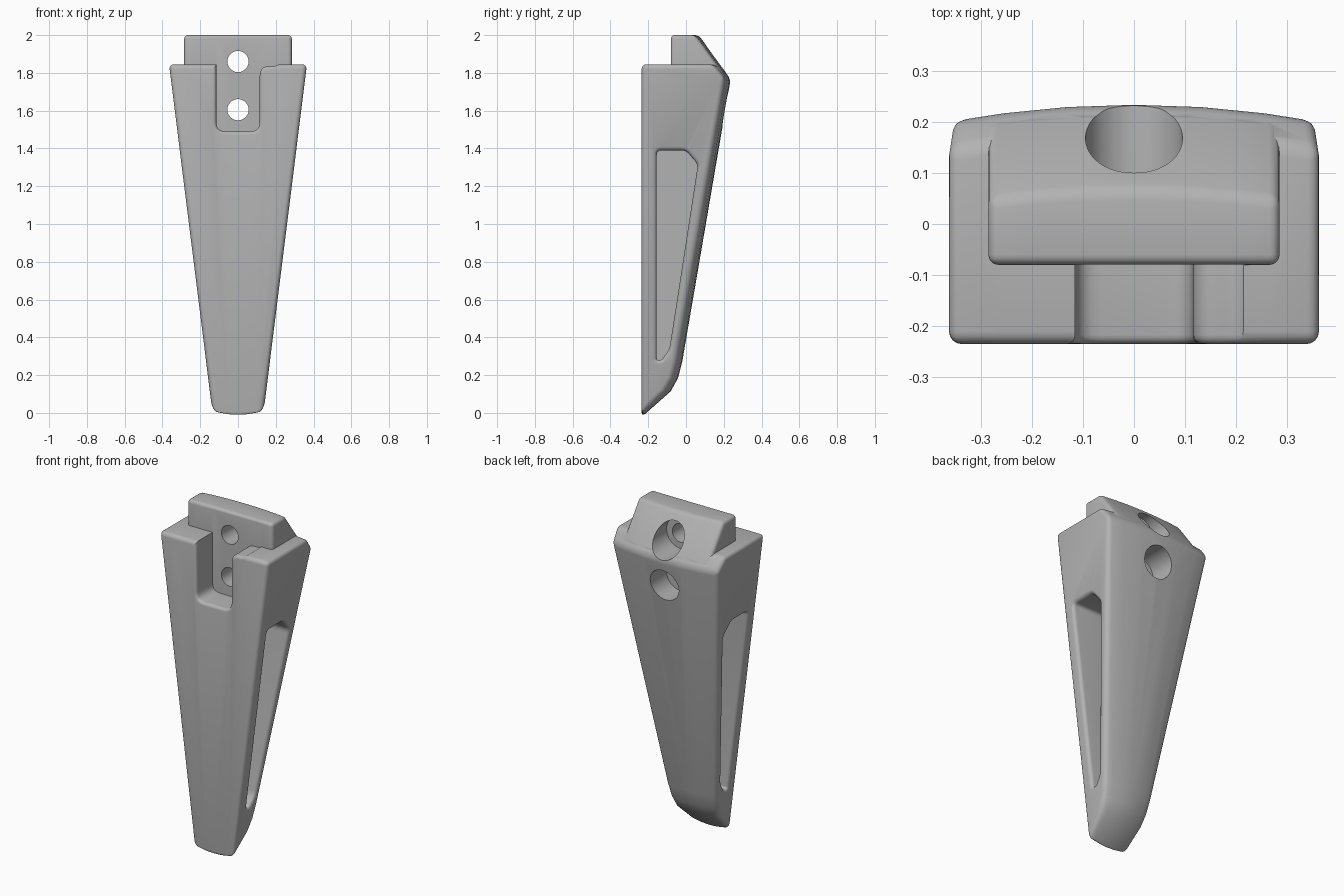
import bpy, bmesh, math
from mathutils import Vector

if "Cube" in bpy.data.objects:
    bpy.data.objects.remove(bpy.data.objects["Cube"])

grey = bpy.data.materials.new("plain_grey")
grey.use_nodes = True
grey.diffuse_color = (0.45, 0.45, 0.45, 1)
grey.node_tree.nodes["Principled BSDF"].inputs["Base Color"].default_value = grey.diffuse_color

FRONT, SEAT, TOP = -0.235, -0.08, 1.845


def half_width(z):
    return 0.135 + 0.1247 * z


def loft(name, rings):
    """Skin a list of equal closed rings and cap both ends."""
    bm = bmesh.new()
    rows = [[bm.verts.new(p) for p in ring] for ring in rings]
    n = len(rows[0])
    for a, b in zip(rows, rows[1:]):
        for i in range(n):
            bm.faces.new((a[i], a[(i + 1) % n], b[(i + 1) % n], b[i]))
    bm.faces.new(rows[0])
    bm.faces.new(rows[-1])
    bmesh.ops.recalc_face_normals(bm, faces=bm.faces)
    mesh = bpy.data.meshes.new(name)
    bm.to_mesh(mesh)
    bm.free()
    obj = bpy.data.objects.new(name, mesh)
    bpy.context.collection.objects.link(obj)
    mesh.materials.append(grey)
    return obj


def bevel(obj, width):
    mod = obj.modifiers.new("Round", "BEVEL")
    mod.width, mod.segments = width, 4
    mod.limit_method, mod.angle_limit = "ANGLE", math.radians(28)
    mod.use_clamp_overlap = False


def rounded(points, radius):
    """Round every corner of an outline."""
    out = []
    pts = [Vector(p) for p in points]
    for i, p in enumerate(pts):
        a, b = pts[i - 1] - p, pts[(i + 1) % len(pts)] - p
        r = min(radius, 0.45 * a.length, 0.45 * b.length)
        a, b = p + a.normalized() * r, p + b.normalized() * r
        for k in range(6):
            t = k / 5
            out.append(a * (1 - t) ** 2 + p * 2 * t * (1 - t) + b * t * t)
    return out


def grown(pts, d):
    """Offset an outline outwards by d."""
    n = len(pts)
    area = sum(pts[i - 1].cross(pts[i]) for i in range(n))
    s = 1 if area > 0 else -1
    out = []
    for i, p in enumerate(pts):
        e, f = (p - pts[i - 1]).normalized(), (pts[(i + 1) % n] - p).normalized()
        m = Vector((e.y + f.y, -e.x - f.x)) * s
        out.append(p + m * (2 * d / m.length_squared))
    return out


def recess_cutter(name, outline, place, rim):
    """Cutter whose mouth flares into a rounded rim; place(p, depth) maps to 3D."""
    rings = [[place(p, None) for p in outline]]
    for k in range(5):
        a = k / 4 * math.pi / 2
        ring = grown(outline, rim * (1 - math.cos(a)))
        rings.append([place(p, rim * (math.sin(a) - 1)) for p in ring])
    rings.append([place(p, 0.06) for p in ring])
    return loft(name, rings)


def bulge(y, u):
    return y - 0.032 * u * u


# Tapered body with a bowed back
back = [(-0.08, 0.115), (-0.042, 0.185), (-0.02, 0.27), (0.237, 1.77), (0.177, TOP)]
columns = (-1, -0.72, -0.37, 0, 0.37, 0.72, 1)
rings = []
for u in columns:
    tip = -0.022 + 0.02 * u * u
    ring = [(u * half_width(tip), FRONT, tip)]
    ring += [(u * half_width(z), bulge(y, u), z) for y, z in back]
    ring.append((u * half_width(TOP), FRONT, TOP))
    rings.append(ring)
body = loft("bracket_leg", rings)
bevel(body, 0.025)

# Mounting tab on top, its sloped back flush with the body
slope = [(0.067, 2.0), (0.222, 1.79), (0.14, 1.68)]
rings = []
for u in columns:
    x = u * 0.285
    ring = [(x, SEAT, 1.68), (x, SEAT, 2.0)]
    ring += [(x, bulge(y, x / 0.365), z) for y, z in slope]
    rings.append(ring)
tab = loft("mounting_tab", rings)
bevel(tab, 0.02)

# Front slot, with a wider lead-in on one side
slot = rounded([(-0.115, 1.49), (0.115, 1.49), (0.115, 1.7)], 0.05)[6 - 6:12]
slot = [p for p in rounded([(-0.115, 2.2), (-0.115, 1.49), (0.115, 1.49),
                            (0.115, TOP - 0.01), (0.23, TOP - 0.01), (0.23, 2.2)], 0.05)]
slot_cutter = recess_cutter(
    "slot_cutter", slot,
    lambda p, d: (p.x, SEAT + 0.001 if d is None else FRONT - d, p.y), 0.018)

# Side pockets, leaving a thin web in the middle
pocket = rounded([(-0.155, 1.39), (0.0, 1.39), (0.063, 1.315),
                  (-0.088, 0.335), (-0.13, 0.28), (-0.155, 0.28)], 0.025)
cutters = [slot_cutter]
for side in (-1, 1):
    cutters.append(recess_cutter(
        "pocket_cutter", pocket,
        lambda p, d: (side * (0.05 if d is None else half_width(p.y) + d), p.x, p.y), 0.02))

# Screw holes, counterbored from the back
for z in (1.86, 1.605):
    steps = [(0.056, -0.4), (0.056, 0.05), (0.095, 0.05), (0.095, 0.5)]
    cutters.append(loft("screw_hole_cutter", [
        [(r * math.cos(k * math.tau / 48), y, z + r * math.sin(k * math.tau / 48))
         for k in range(48)] for r, y in steps]))

# Join and cut
for other in [tab] + cutters:
    mod = body.modifiers.new(other.name, "BOOLEAN")
    mod.object, mod.solver = other, "EXACT"
    mod.operation = "UNION" if other is tab else "DIFFERENCE"
    other.hide_render = True

bpy.ops.object.select_all(action="DESELECT")
body.select_set(True)
bpy.context.view_layer.objects.active = body
bpy.ops.object.convert(target="MESH")
for other in [tab] + cutters:
    bpy.data.objects.remove(other)
bpy.ops.object.shade_smooth_by_angle(angle=math.radians(32))
